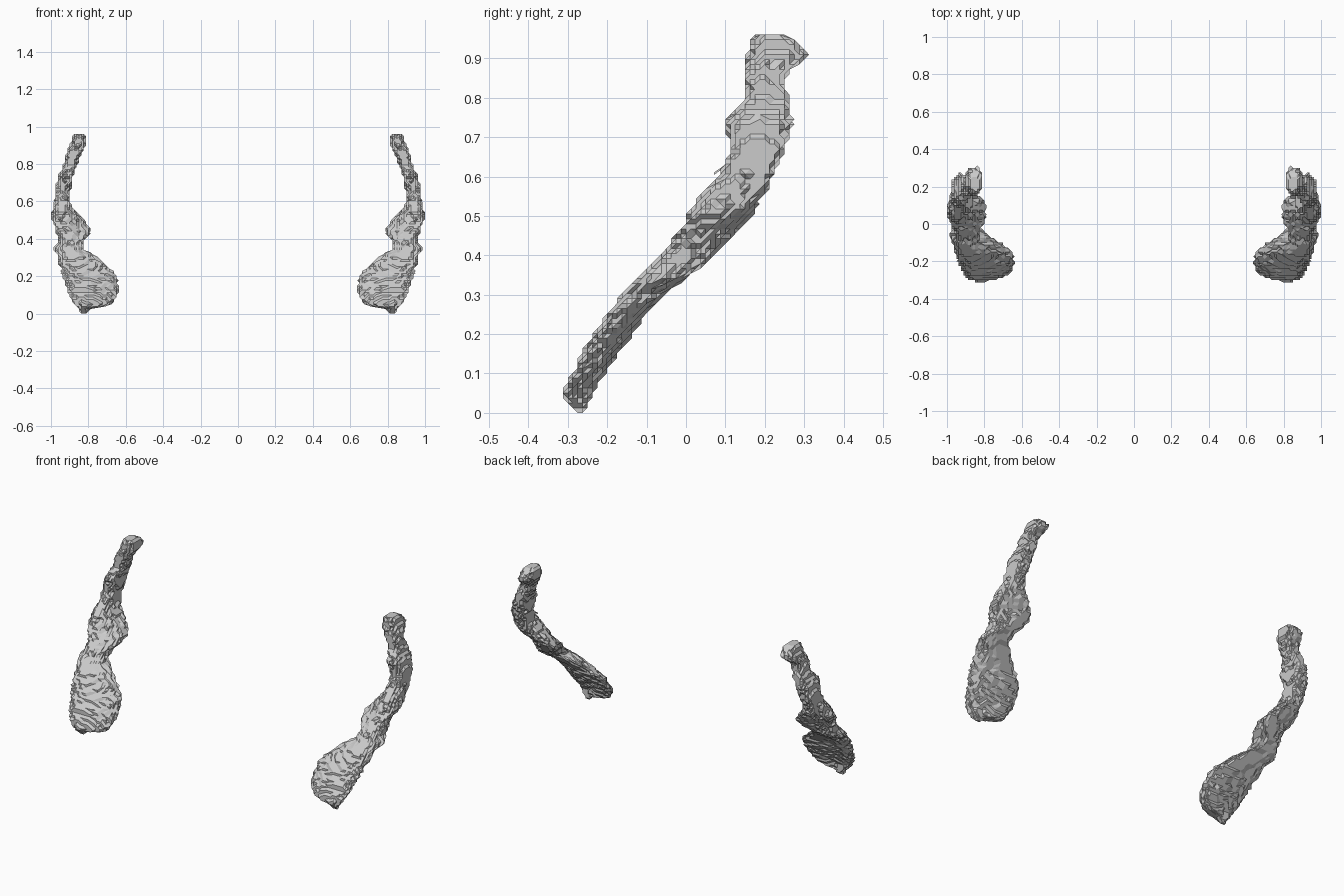
import bpy, bmesh, math, random

if "Cube" in bpy.data.objects:
    bpy.data.objects.remove(bpy.data.objects["Cube"])

random.seed(4)
STEP = 0.0125   # terrace size of the rough, voxel-like surface
SIDES = 36

# Cross-sections going up: z, x min, x max, y min, y max
SECTIONS = [
    (0.00, 0.81, 0.835, -0.28, -0.26),
    (0.03, 0.785, 0.855, -0.305, -0.24),
    (0.04, 0.695, 0.865, -0.312, -0.235),
    (0.07, 0.66, 0.885, -0.312, -0.22),
    (0.12, 0.64, 0.91, -0.285, -0.19),
    (0.20, 0.645, 0.935, -0.24, -0.13),
    (0.25, 0.69, 0.95, -0.205, -0.095),
    (0.30, 0.75, 0.955, -0.168, -0.05),
    (0.345, 0.825, 0.985, -0.122, 0.005),
    (0.38, 0.83, 0.965, -0.088, 0.058),
    (0.42, 0.795, 0.965, -0.055, 0.10),
    (0.46, 0.79, 0.975, -0.025, 0.14),
    (0.51, 0.835, 1.0, 0.005, 0.18),
    (0.56, 0.88, 0.99, 0.035, 0.205),
    (0.60, 0.90, 0.98, 0.08, 0.22),
    (0.66, 0.895, 0.98, 0.115, 0.25),
    (0.74, 0.88, 0.96, 0.10, 0.27),
    (0.80, 0.86, 0.93, 0.15, 0.262),
    (0.85, 0.84, 0.92, 0.145, 0.245),
    (0.905, 0.81, 0.90, 0.155, 0.31),
    (0.95, 0.81, 0.885, 0.165, 0.28),
    (0.96, 0.82, 0.88, 0.18, 0.25),
]


def section_at(z):
    for a, b in zip(SECTIONS, SECTIONS[1:]):
        if z <= b[0] + 1e-6:
            t = (z - a[0]) / (b[0] - a[0])
            return [p + (q - p) * t for p, q in zip(a, b)]
    return SECTIONS[-1]


def snap(v):
    return round(v / STEP) * STEP


def rounded(c, power):
    return math.copysign(abs(c) ** power, c)


def ring(bm, z):
    # rounded-box outline with a rough edge, snapped to the terraces;
    # the inner edge of the paddle and of the bend is turned backwards
    _, x0, x1, y0, y1 = section_at(z)
    half = (y1 - y0) / 2
    skew = 0.018 * min(1, z / 0.06) * max(0, min(1, (0.36 - z) / 0.12))
    skew += 0.035 * max(0, 1 - abs(z - 0.47) / 0.12)
    depth = half - 0.6 * skew
    verts = []
    for i in range(SIDES):
        a = math.tau * i / SIDES
        rough = 1 + random.uniform(-0.09, 0.05)
        u = rounded(math.cos(a), 0.78) * rough
        v = rounded(math.sin(a), 0.78) * rough
        x = (x0 + x1) / 2 + (x1 - x0) / 2 * u
        y = (y0 + y1) / 2 + depth * v - skew * u
        verts.append(bm.verts.new((snap(x), snap(y), z)))
    return verts


def finish(bm, name):
    bmesh.ops.recalc_face_normals(bm, faces=bm.faces)
    mesh = bpy.data.meshes.new(name)
    bm.to_mesh(mesh)
    bm.free()
    obj = bpy.data.objects.new(name, mesh)
    bpy.context.collection.objects.link(obj)
    mirror = obj.modifiers.new("other_side", 'MIRROR')
    mirror.use_axis = (True, False, False)
    return obj


# Curved handle flowing into a flat paddle
bm = bmesh.new()
levels = 77
rings = [ring(bm, 0.96 * i / (levels - 1)) for i in range(levels)]
for low, high in zip(rings, rings[1:]):
    for i in range(SIDES):
        j = (i + 1) % SIDES
        bm.faces.new((low[i], low[j], high[j], high[i]))
bm.faces.new(rings[0][::-1])
bm.faces.new(rings[-1])
bmesh.ops.remove_doubles(bm, verts=bm.verts, dist=0.0005)
bmesh.ops.triangulate(bm, faces=bm.faces)
finish(bm, "curved_paddle")

# Tiny loose chip beside the bend
bm = bmesh.new()
bmesh.ops.create_cube(bm, size=1)
bmesh.ops.scale(bm, vec=(0.012, 0.028, 0.006), verts=bm.verts)
for v in bm.verts:
    v.co.z += v.co.y * 0.7
bmesh.ops.translate(bm, vec=(0.92, 0.085, 0.617), verts=bm.verts)
finish(bm, "loose_chip")
